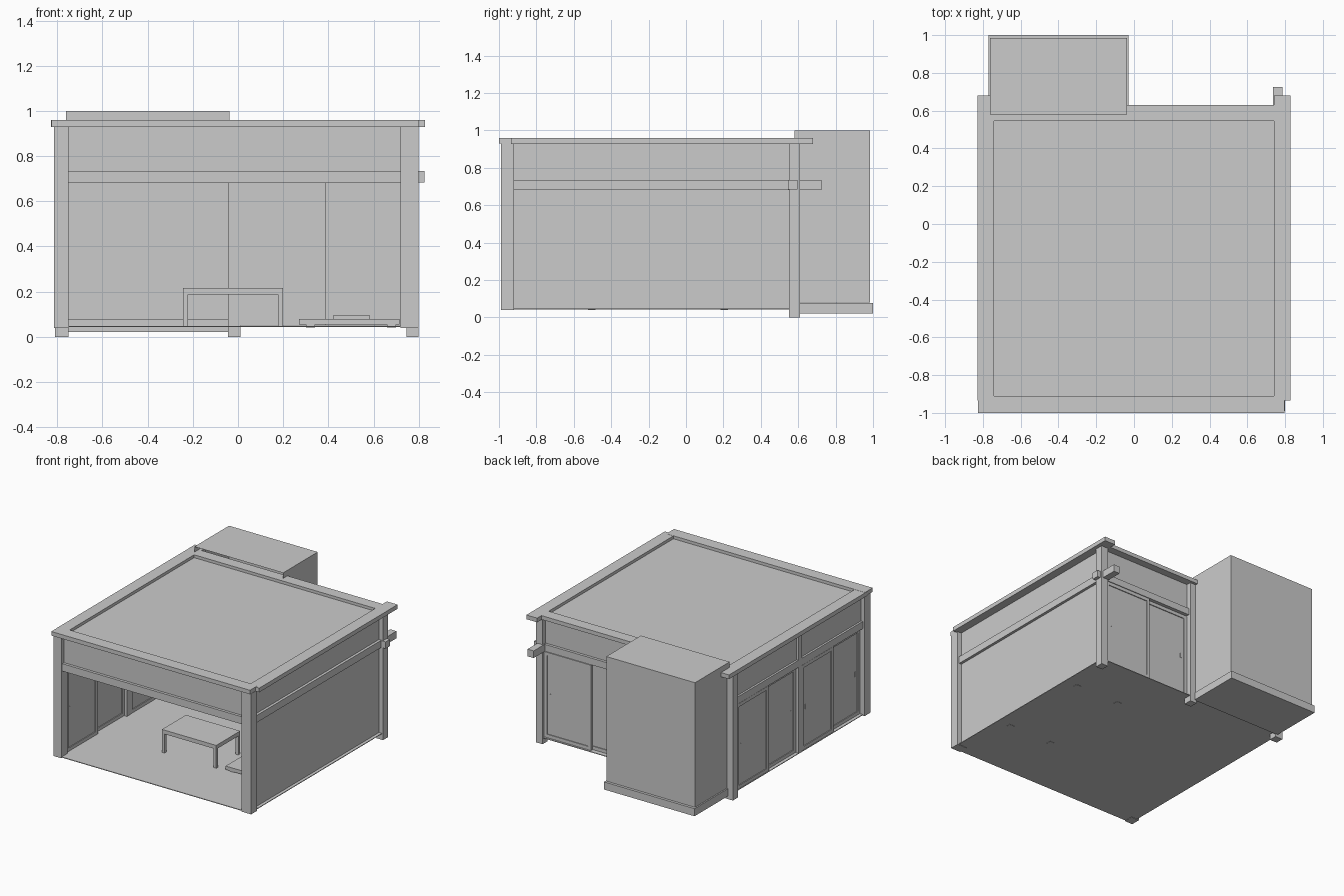
import bpy, bmesh

if "Cube" in bpy.data.objects:
    bpy.data.objects.remove(bpy.data.objects["Cube"])


def boxes(name, *bounds):
    """One object made of axis-aligned boxes (x0, x1, y0, y1, z0, z1)."""
    bm = bmesh.new()
    for x0, x1, y0, y1, z0, z1 in bounds:
        verts = bmesh.ops.create_cube(bm, size=1)["verts"]
        for v in verts:
            v.co = ((x0 + x1) / 2 + v.co.x * (x1 - x0),
                    (y0 + y1) / 2 + v.co.y * (y1 - y0),
                    (z0 + z1) / 2 + v.co.z * (z1 - z0))
    return finish(name, bm)


def finish(name, bm):
    mesh = bpy.data.meshes.new(name)
    bm.to_mesh(mesh)
    bm.free()
    obj = bpy.data.objects.new(name, mesh)
    bpy.context.collection.objects.link(obj)
    return obj


def sliding_door(name, along, a0, a1, depth, z0=0.05, z1=0.68, pull_at_end=False):
    """Framed panel with finger pulls, running along x or y at the given depth."""
    f, t = 0.025, 0.009
    pull = a1 - 0.05 if pull_at_end else a0 + 0.05
    parts = [
        (a0, a0 + f, -t, t, z0, z1), (a1 - f, a1, -t, t, z0, z1),
        (a0 + f, a1 - f, -t, t, z1 - f, z1), (a0 + f, a1 - f, -t, t, z0, z0 + f),
        (a0 + f, a1 - f, -0.003, 0.003, z0 + f, z1 - f),
        (pull - 0.005, pull + 0.005, -0.006, 0.006, 0.34, 0.375),
    ]
    if along == "x":
        parts = [(a, b, depth + c, depth + d, e, g) for a, b, c, d, e, g in parts]
    else:
        parts = [(depth + c, depth + d, a, b, e, g) for a, b, c, d, e, g in parts]
    return boxes(name, *parts)


# Posts
boxes("front_left_post", (-0.815, -0.75, -0.99, -0.92, 0.04, 0.93))
boxes("front_right_post", (0.72, 0.80, -0.99, -0.92, 0.04, 0.93))
for name, x0, x1 in (("left", -0.81, -0.75), ("middle", -0.045, 0.01), ("right", 0.745, 0.80)):
    boxes("back_%s_post" % name, (x0, x1, 0.55, 0.61, 0.0, 0.93))
boxes("left_side_middle_post", (-0.80, -0.76, -0.21, -0.17, 0.045, 0.93))

# Floor
boxes("floor", (-0.80, 0.79, -0.985, 0.605, 0.043, 0.048))

# Roof frame and recessed ceiling
boxes("roof_front_beam", (-0.825, 0.798, -1.0, -0.91, 0.93, 0.96))
for name, s in (("left", -1), ("right", 1)):
    boxes("roof_%s_beam" % name, (*sorted((s * 0.74, s * 0.828)), -0.935, 0.68, 0.928, 0.959))
boxes("roof_back_beam", (-0.74, 0.74, 0.545, 0.63, 0.93, 0.959))
boxes("ceiling", (-0.745, 0.745, -0.915, 0.55, 0.932, 0.938))

# Lintel rails
boxes("front_rail", (-0.75, 0.72, -0.98, -0.925, 0.68, 0.735))
boxes("back_rail", (-0.76, 0.825, 0.545, 0.595, 0.684, 0.734))
boxes("right_rail", (0.737, 0.787, -0.92, 0.725, 0.682, 0.735))
boxes("left_rail", (-0.80, -0.75, -0.92, 0.55, 0.682, 0.735))

# Upper wall panels
boxes("front_upper_panel", (-0.75, 0.72, -0.96, -0.95, 0.735, 0.93))
boxes("back_upper_panel", (-0.75, 0.745, 0.565, 0.575, 0.734, 0.93))
boxes("left_upper_panel", (-0.785, -0.775, -0.92, 0.55, 0.735, 0.93))

# Solid right wall
boxes("right_wall", (0.757, 0.767, -0.92, 0.55, 0.045, 0.93))

# Sliding doors on the back and left sides
sliding_door("back_door_left", "x", 0.01, 0.39, 0.565)
sliding_door("back_door_right", "x", 0.36, 0.745, 0.586, pull_at_end=True)
for bay, y0, y1 in (("front", -0.92, -0.21), ("back", -0.17, 0.55)):
    mid = (y0 + y1) / 2
    sliding_door("left_%s_bay_door_a" % bay, "y", y0, mid + 0.015, -0.769)
    sliding_door("left_%s_bay_door_b" % bay, "y", mid - 0.015, y1, -0.79, pull_at_end=True)

# Alcove shell, open towards the room, on its raised base
bm = bmesh.new()
for v in bmesh.ops.create_cube(bm, size=1)["verts"]:
    v.co = (-0.40 + v.co.x * 0.725, 0.782 + v.co.y * 0.404, 0.54 + v.co.z * 0.92)
bmesh.ops.delete(bm, geom=[f for f in bm.faces if f.normal.y < -0.5], context="FACES_ONLY")
finish("alcove_shell", bm)
boxes("alcove_base", (-0.77, -0.03, 0.605, 1.0, 0.022, 0.078))

# Low table
legs = [(x, x + 0.022, y, y + 0.022, 0.048, 0.19)
        for x in (-0.243, 0.178) for y in (-0.54, -0.282)]
boxes("low_table", (-0.243, 0.20, -0.54, -0.26, 0.188, 0.217), *legs)

# Floor bed with feet and pillow
feet = [(x, x + 0.04, y, y + 0.04, 0.041, 0.056)
        for x in (0.30, 0.66) for y in (-0.525, 0.185)]
boxes("floor_bed", (0.27, 0.715, -0.53, 0.24, 0.054, 0.08), *feet)
boxes("pillow", (0.42, 0.585, 0.08, 0.20, 0.08, 0.094))
